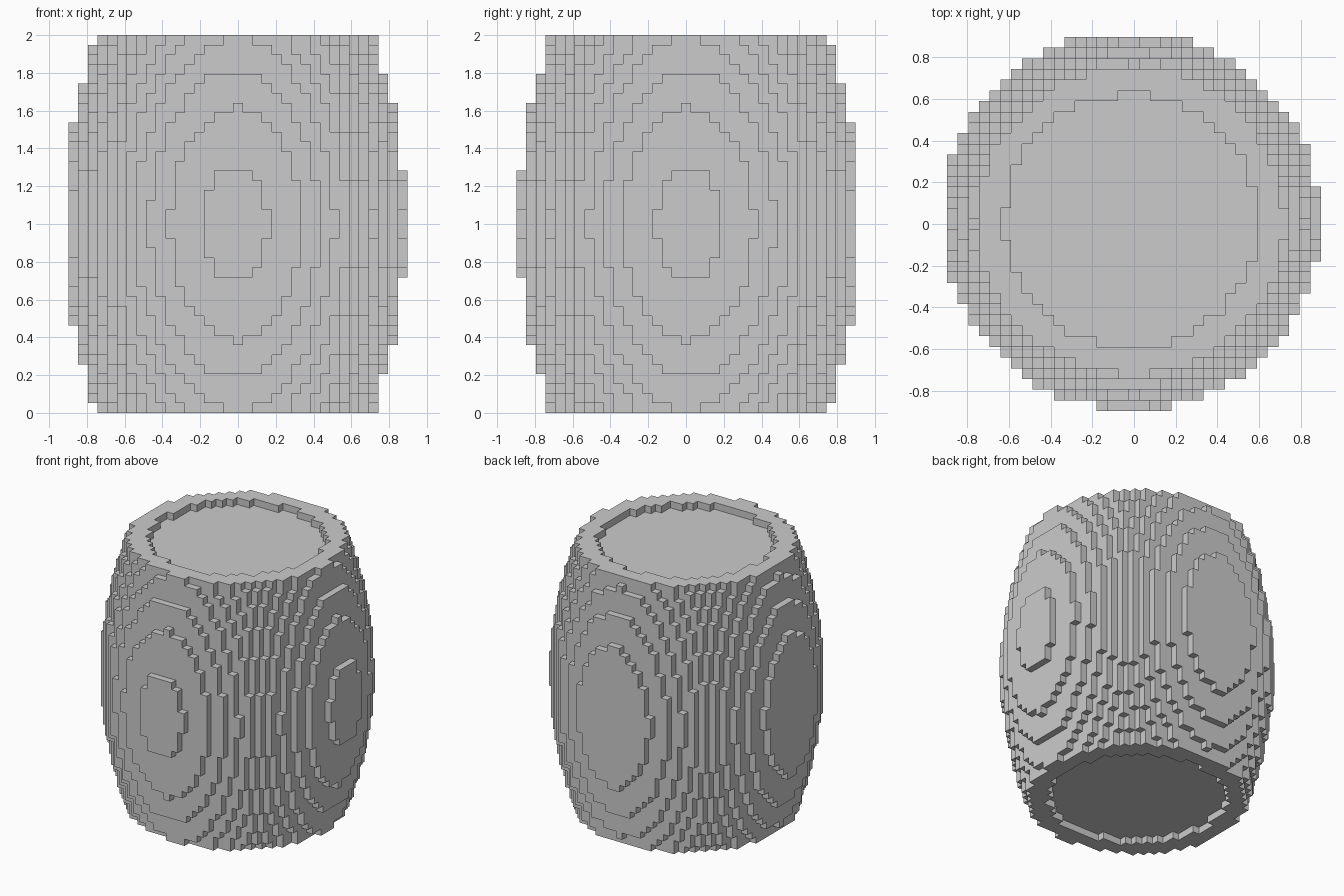
import bpy
import bmesh
from mathutils import Vector

LAYERS = 39              # blocks from floor to top
CELL = 2 / LAYERS        # edge length of one block
HALF = LAYERS // 2
REACH = 17               # blocks from the axis to the widest point
SHIFT = 0.31             # the round centre sits slightly off the block grid
RECESS = 11.8            # radius of the sunken lids, in blocks

if "Cube" in bpy.data.objects:
    bpy.data.objects.remove(bpy.data.objects["Cube"], do_unlink=True)


def barrel_radius(k):
    """Bulging profile, in blocks, at layer k from the middle."""
    return 17.65 - 0.0105 * abs(k) ** 1.95


def is_filled(i, j, k):
    if abs(k) > HALF:
        return False
    d = ((i + SHIFT) ** 2 + (j - SHIFT) ** 2) ** 0.5
    if abs(k) == HALF and d <= RECESS:
        return False
    return d <= barrel_radius(k)


# Solid set of blocks
span = range(-REACH, REACH + 1)
blocks = {(i, j, k) for i in span for j in span
          for k in range(-HALF, HALF + 1) if is_filled(i, j, k)}

# Skin: one square wherever a block meets empty space
bm = bmesh.new()
corners = {}


def corner(p):
    key = tuple(round(2 * c) for c in p)
    if key not in corners:
        corners[key] = bm.verts.new(p * CELL + Vector((0, 0, 1)))
    return corners[key]


for block in blocks:
    centre = Vector(block)
    for axis in range(3):
        for sign in (-1, 1):
            n = Vector((0, 0, 0))
            n[axis] = sign
            if tuple(int(c) for c in centre + n) in blocks:
                continue
            u = Vector((0, 0, 0))
            u[(axis + 1) % 3] = 0.5
            v = n.cross(u)
            mid = centre + n / 2
            bm.faces.new([corner(mid + s * u + t * v)
                          for s, t in ((-1, -1), (1, -1), (1, 1), (-1, 1))])

# Merge coplanar squares into larger flat faces
bmesh.ops.dissolve_limit(bm, angle_limit=0.01, verts=bm.verts[:], edges=bm.edges[:])

mesh = bpy.data.meshes.new("barrel")
bm.to_mesh(mesh)
bm.free()
barrel = bpy.data.objects.new("barrel", mesh)
bpy.context.collection.objects.link(barrel)

# Plain grey
grey = bpy.data.materials.new("light_grey")
grey.use_nodes = True
colour = (0.6, 0.6, 0.6, 1)
grey.diffuse_color = colour
grey.node_tree.nodes["Principled BSDF"].inputs["Base Color"].default_value = colour
mesh.materials.append(grey)
